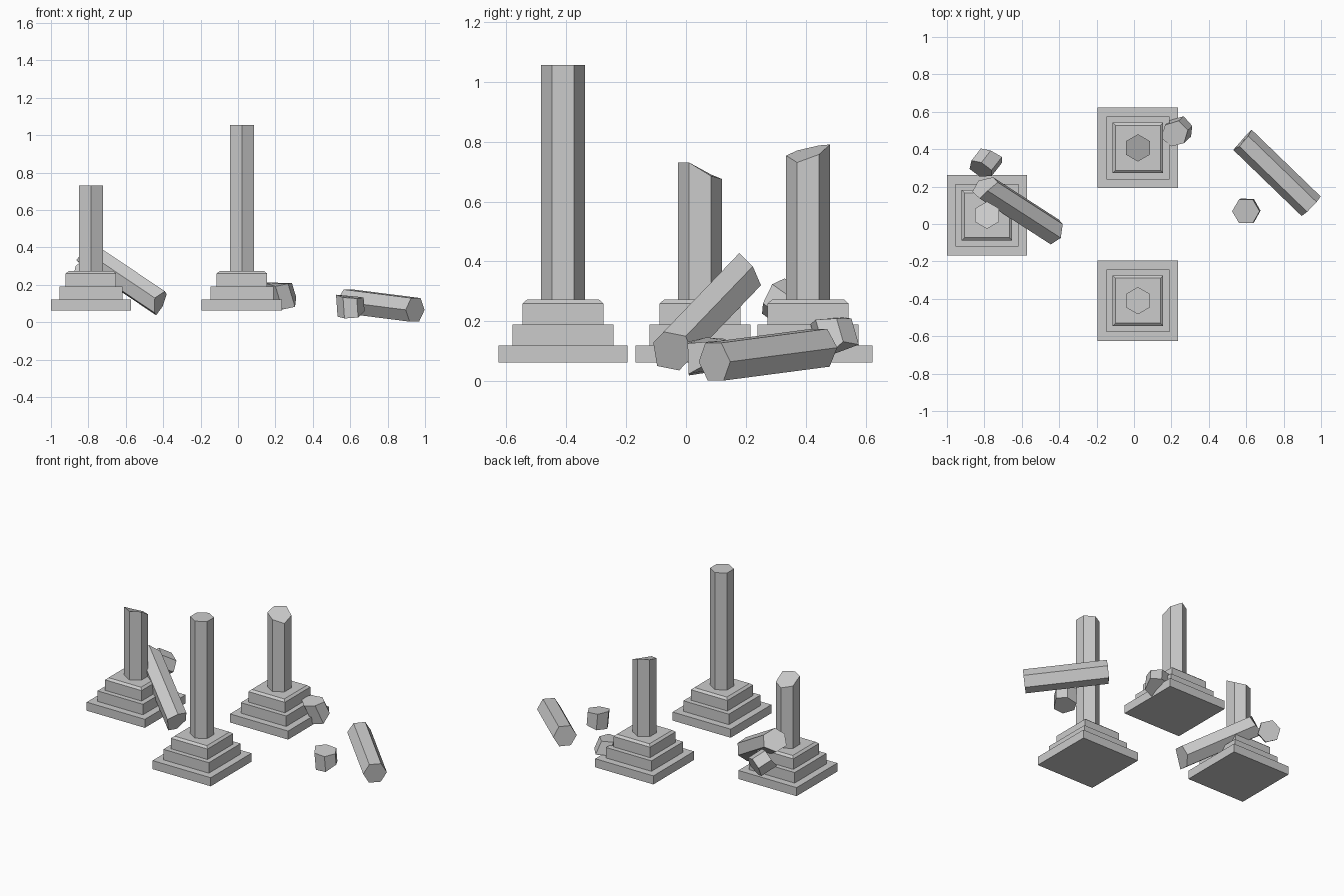
import bpy, bmesh
from math import cos, sin, radians
from mathutils import Vector

if "Cube" in bpy.data.objects:
    bpy.data.objects.remove(bpy.data.objects["Cube"])

R = 0.073  # circumradius of every hexagonal shaft


def finish(name, bm):
    bmesh.ops.recalc_face_normals(bm, faces=bm.faces)
    mesh = bpy.data.meshes.new(name)
    bm.to_mesh(mesh)
    bm.free()
    ob = bpy.data.objects.new(name, mesh)
    bpy.context.collection.objects.link(ob)
    return ob


def hex_shaft(name, p0, p1, ref, off0=(0,) * 6, off1=(0,) * 6, r=R):
    """Hexagonal prism from p0 to p1, first corner towards ref.
    off0 / off1 lengthen each corner at the two broken ends."""
    p0, p1 = Vector(p0), Vector(p1)
    a = (p1 - p0).normalized()
    v = Vector(ref)
    v = (v - a * v.dot(a)).normalized()
    w = a.cross(v)
    bm = bmesh.new()
    lo, hi = [], []
    for i in range(6):
        t = radians(60 * i)
        d = (v * cos(t) + w * sin(t)) * r
        lo.append(bm.verts.new(p0 + d - a * off0[i]))
        hi.append(bm.verts.new(p1 + d + a * off1[i]))
    bm.faces.new(lo)
    bm.faces.new(hi)
    for i in range(6):
        j = (i + 1) % 6
        bm.faces.new((lo[i], lo[j], hi[j], hi[i]))
    return finish(name, bm)


def plinth(name, x, y):
    """Stepped square base with a chamfered top edge: (half width, z) rings."""
    rings = [(.215, .063), (.215, .12), (.168, .12), (.168, .19),
             (.135, .19), (.135, .26), (.12, .273)]
    bm = bmesh.new()
    loops = [[bm.verts.new((x + sx * h, y + sy * h, z))
              for sx, sy in ((-1, -1), (1, -1), (1, 1), (-1, 1))] for h, z in rings]
    bm.faces.new(loops[0])
    bm.faces.new(loops[-1])
    for l, u in zip(loops, loops[1:]):
        for i in range(4):
            j = (i + 1) % 4
            bm.faces.new((l[i], l[j], u[j], u[i]))
    return finish(name, bm)


# Standing columns: position, top height, broken top offsets
# (corner order: back, back-left, front-left, front, front-right, back-right)
columns = [
    ("tall_column", .021, -.41, 1.055, (0,) * 6),
    ("back_column", .021, .407, .75, (.04, .037, .02, .003, -.02, .007)),
    ("left_column", -.786, .047, .70, (-.025, -.01, .03, .03, .03, -.015)),
]
for name, x, y, top, off in columns:
    plinth(name + "_plinth", x, y)
    hex_shaft(name + "_shaft", (x, y, .27), (x, y, top), (0, 1, 0), off1=off)

# Fallen shaft lying on the ground
hex_shaft("fallen_shaft", (.585, .445, .112), (.947, .095, .066), (.35, .367, 0),
          off0=(.01, .005, 0, .005, 0, .005))

# Broken shaft leaning on the left plinth
hex_shaft("leaning_shaft", (-.80, .20, .36), (-.42, -.045, .105), (1, 0, 0),
          off0=(-.03, .01, 0, .02, .01, -.03), off1=(-.015, .005, 0, .03, .01, -.01))

# Broken chunks
hex_shaft("back_chunk", (.218, .482, .205), (.25, .512, .10), (1, .3, 0),
          off0=(-.02, .0, .01, .03, .01, -.02), off1=(-.01, .02, .01, -.02, -.03, 0), r=.07)
hex_shaft("ground_chunk", (.605, .072, .035), (.598, .068, .137), (1, 0, 0),
          off0=(-.02, -.01, 0, 0, .01, .01), off1=(-.01, -.005, .005, .015, 0, -.01))
hex_shaft("left_chunk", (-.815, .298, .28), (-.765, .362, .235), (0, .5, 1),
          off0=(.01, .0, -.01, .01, .02, .01), off1=(-.01, .01, .02, .01, 0, -.01), r=.07)
